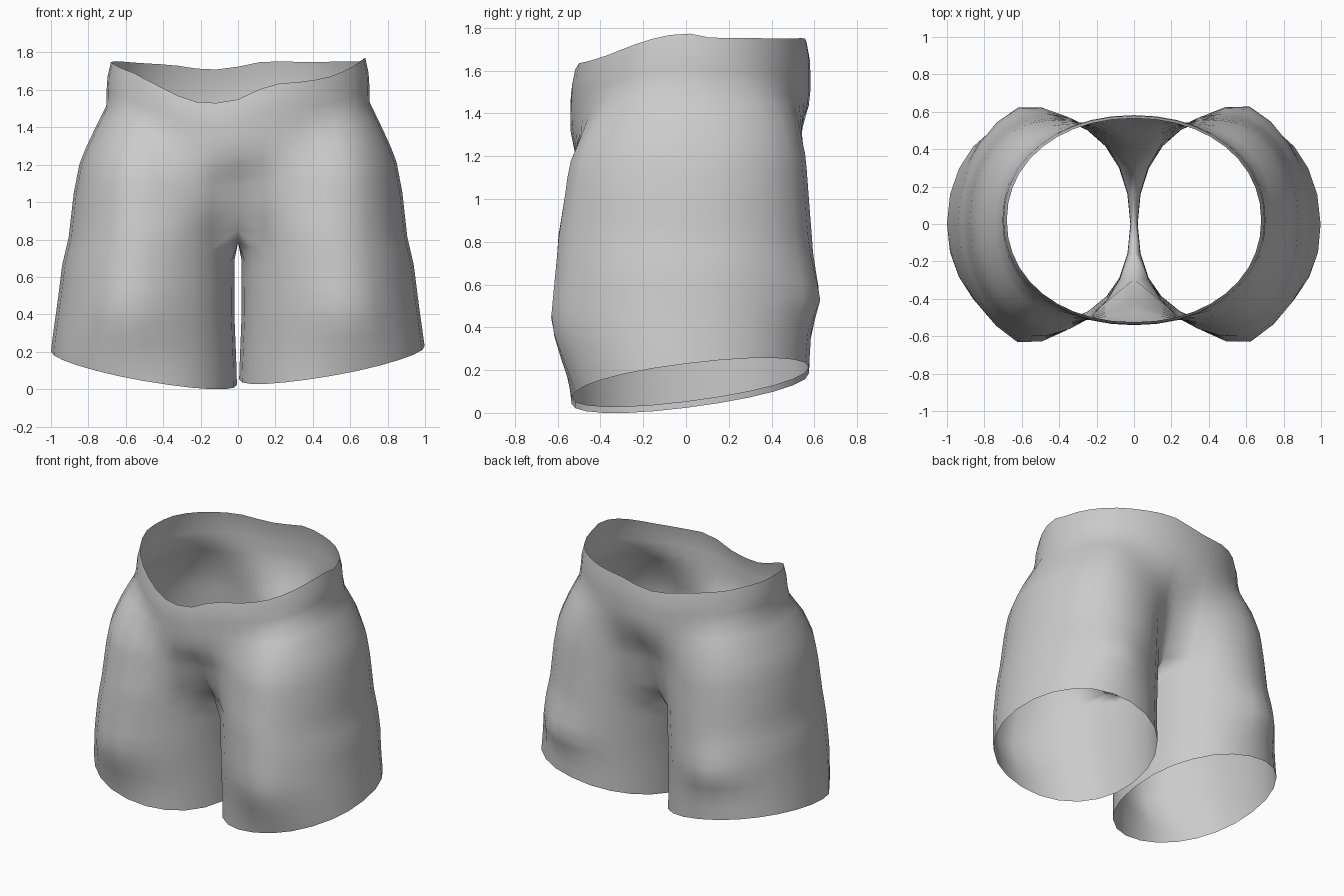
import bpy, bmesh, math

if "Cube" in bpy.data.objects:
    bpy.data.objects.remove(bpy.data.objects["Cube"])

def interp(table, t):
    """Piecewise linear lookup in a list of (key, value)."""
    if t <= table[0][0]:
        return table[0][1]
    for (a, va), (b, vb) in zip(table, table[1:]):
        if t <= b:
            return va + (vb - va) * (t - a) / (b - a)
    return table[-1][1]

def power(c, e):
    return math.copysign(abs(c) ** e, c)

# Waistline height by angle (0 = front centre, 180 = back centre)
WAIST_Z = {
    1: [(0, 1.535), (9, 1.59), (17, 1.62), (31, 1.63), (47, 1.66), (70, 1.73), (87, 1.765),
        (99, 1.74), (150, 1.735), (169, 1.74), (180, 1.71)],
    -1: [(0, 1.535), (12, 1.51), (22, 1.53), (40, 1.62), (55, 1.68), (80, 1.73), (110, 1.74),
         (150, 1.72), (168, 1.69), (180, 1.71)]}
# Blend from waist to thigh: sideways and in depth
BLEND_X = [(0, 0), (0.25, 0.02), (0.4, 0.36), (0.56, 0.7), (0.75, 0.87), (1, 1)]
BLEND_Y = [(0, 0), (0.2, 0.05), (0.4, 0.6), (0.6, 0.85), (1, 1)]
# Cloth profiles by height: side, front, back, and the bulges of the thighs
OUTER = [(0.2, 1.0), (0.45, 0.965), (0.65, 0.94), (0.8, 0.905), (1.2, 0.85)]
INNER = [(0.05, 0.006), (0.4, 0.02), (0.8, 0.018)]
FRONT = [(0.08, 0.535), (0.4, 0.57), (0.8, 0.57)]
BACK = [(0.2, 0.575), (0.8, 0.585)]
BULGE_FRONT = [(0.1, 0.0), (0.25, 0.045), (0.4, 0.085), (0.8, 0.045)]
BULGE_BACK = [(0.2, 0.0), (0.36, 0.01), (0.52, 0.07), (0.78, 0.005)]
ARC, RING = 20, 24      # outer arc steps, points in a whole leg ring
UPPER, LOWER = 12, 8    # rows above and below the crotch

def leg_point(i, z):
    """Point of the leg cross-section; i = 0 is the inner front."""
    a = math.radians(210 + 15 * i)
    c, s = power(math.cos(a), 0.95), power(math.sin(a), 0.95)
    inner, outer = interp(INNER, z), interp(OUTER, z)
    x = (inner + outer) / 2 + (outer - inner) / 2 * c
    bump = math.exp(-((x - 0.61) / 0.2) ** 2)
    if s > 0:
        return x, s * (interp(BACK, z) + bump * interp(BULGE_BACK, z))
    return x, s * (interp(FRONT, z) + bump * interp(BULGE_FRONT, z))

def crotch_z(i):
    if i > ARC:
        return 0.77
    return 0.8 + 0.04 * abs(math.cos(math.pi * i / ARC)) ** 4

def hem_z(i, side):
    x, y = leg_point(i, 0.15)
    return 0.112 + 0.18 * (x - 0.5) + 0.125 * y + 0.014 * side

def upper_point(i, v, side):
    """Hip surface, from waistline (v = 0) to crotch level (v = 1)."""
    t = math.pi * i / ARC
    top = interp(WAIST_Z[side], math.degrees(t))
    z = top + (crotch_z(i) - top) * v
    band = 1 + 0.03 * math.sin(math.pi / 2 * min(v / 0.14, 1))
    wx = 0.68 * power(math.sin(t), 0.95) * band
    wy = (0.02 - 0.545 * power(math.cos(t), 0.95)) * band
    lx, ly = leg_point(i, 0.8)
    # centre seams stay flat longer than the thighs
    late = 1 + (5 if t < math.pi / 2 else 3) * abs(math.cos(t)) ** 6
    x = 0.0 if i in (0, ARC) else wx + (lx - wx) * interp(BLEND_X, v)
    return x, wy + (ly - wy) * interp(BLEND_Y, v) ** late, z

def build_half(bm, side):
    def vert(x, y, z):
        return bm.verts.new((x * side, y, z))
    rows = [[vert(*upper_point(i, k / UPPER, side)) for i in range(ARC + 1)]
            for k in range(UPPER + 1)]
    for a, b in zip(rows, rows[1:]):
        for i in range(ARC):
            bm.faces.new((a[i], a[i + 1], b[i + 1], b[i]))
    # Crotch seam closes the last hip row into a leg ring
    ring = rows[-1] + [vert(0, leg_point(i, 0.8)[1], crotch_z(i)) for i in range(ARC + 1, RING)]
    # Leg tube down to the slanted hem
    for k in range(1, LOWER + 1):
        f, new = k / LOWER, []
        for i in range(RING):
            z = crotch_z(i) + (hem_z(i, side) - crotch_z(i)) * f
            x, y = leg_point(i, z)
            new.append(vert(x, y, z))
        for i in range(RING):
            j = (i + 1) % RING
            bm.faces.new((ring[i], ring[j], new[j], new[i]))
        ring = new

bm = bmesh.new()
for side in (1, -1):
    build_half(bm, side)
# Sew the halves along the centre seam
bmesh.ops.remove_doubles(bm, verts=[v for v in bm.verts if abs(v.co.x) < 1e-6], dist=1e-4)
bmesh.ops.recalc_face_normals(bm, faces=bm.faces)
# Make sure the outside of the cloth faces outward
side_face = max(bm.faces, key=lambda f: f.calc_center_median().x)
if side_face.normal.x < 0:
    bmesh.ops.reverse_faces(bm, faces=bm.faces)
# Rest the lowest hem point on the ground
low = min(v.co.z for v in bm.verts)
for v in bm.verts:
    v.co.z -= low

mesh = bpy.data.meshes.new("shorts")
bm.to_mesh(mesh)
bm.free()
shorts = bpy.data.objects.new("shorts", mesh)
bpy.context.collection.objects.link(shorts)
cloth = bpy.data.materials.new("grey_cloth")
cloth.diffuse_color = (0.6, 0.6, 0.6, 1)
cloth.use_nodes = True
cloth.node_tree.nodes["Principled BSDF"].inputs["Base Color"].default_value = cloth.diffuse_color
mesh.materials.append(cloth)
for p in mesh.polygons:
    p.use_smooth = True
